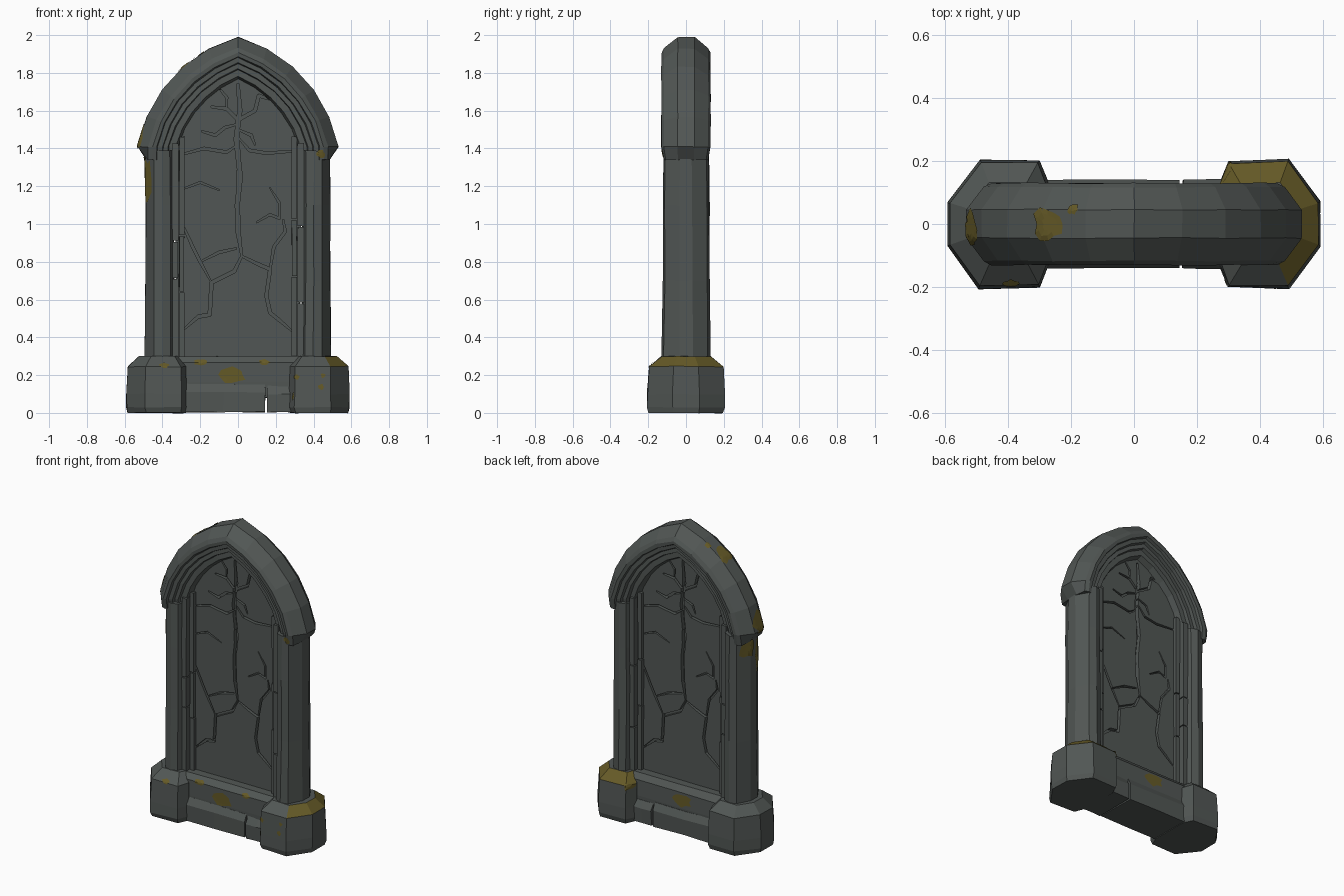
import bpy, bmesh, math, random
from mathutils import Vector
from mathutils.bvhtree import BVHTree
from mathutils.geometry import delaunay_2d_cdt

if "Cube" in bpy.data.objects:
    bpy.data.objects.remove(bpy.data.objects["Cube"])

random.seed(4)


def material(name, rgb):
    m = bpy.data.materials.new(name)
    m.diffuse_color = (*rgb, 1)
    m.use_nodes = True
    m.node_tree.nodes["Principled BSDF"].inputs["Base Color"].default_value = m.diffuse_color
    return m


STONE = material("grey_stone", (0.083, 0.094, 0.089))
MOSS = material("olive_moss", (0.130, 0.102, 0.020))
parts = []


def finish(name, bm, mats=(STONE,), recalc=True):
    if recalc:
        bmesh.ops.recalc_face_normals(bm, faces=bm.faces[:])
    me = bpy.data.meshes.new(name)
    bm.to_mesh(me)
    bm.free()
    for m in mats:
        me.materials.append(m)
    ob = bpy.data.objects.new(name, me)
    bpy.context.collection.objects.link(ob)
    parts.append(ob)
    return ob


def loft(name, sections, jitter=0.0, mats=(STONE,)):
    """Skin a list of closed sections and cap both ends."""
    bm = bmesh.new()
    rings = [[bm.verts.new([c + random.uniform(-jitter, jitter) for c in p])
              for p in s] for s in sections]
    n = len(rings[0])
    for a, b in zip(rings, rings[1:]):
        for i in range(n):
            j = (i + 1) % n
            bm.faces.new((a[i], a[j], b[j], b[i]))
    bm.faces.new(rings[0])
    bm.faces.new(rings[-1])
    return finish(name, bm, mats)


def stack(name, outline, levels, s, cx, jitter=0.0, mats=(STONE,)):
    """Stack scaled copies of an xy outline; s mirrors it in x."""
    return loft(name, [[(s * (cx + (x - cx) * k), y * k, z) for x, y in outline]
                       for z, k in levels], jitter, mats)


# Pointed arch: two arcs whose centres lie past the middle line
AX, AZ, R, SPRING = -0.208, 1.263, 0.756, 1.41


def arc(r, t, spring=SPRING):
    a0, a1 = math.asin((spring - AZ) / r), math.acos(-AX / r)
    a = a0 + (a1 - a0) * t
    return max(0.0, AX + r * math.cos(a)), AZ + r * math.sin(a)


# Arch with stepped mouldings on both sides
half = [(0, .045), (.055, .117), (.078, .13), (.10, .128), (.105, .11), (.13, .11), (.135, .09),
        (.16, .092), (.165, .07), (.198, .07), (.214, .022)]
profile = [(o, -y) for o, y in half] + [(o, y) for o, y in reversed(half)]
right = [[(min(.485, max(.335, arc(R - o, 0)[0])), y * .9, 1.34) for o, y in profile]]
N = 5
for k in range(N + 1):
    right.append([(arc(R - o, k / N)[0], y, arc(R - o, k / N)[1]) for o, y in profile])
left = [[(-x, y, z) for x, y, z in s] for s in reversed(right[:-1])]
loft("pointed_arch", right + left, 0.002)

# Columns, jamb strips and plinth blocks, mirrored left and right
col = [(.34, -.06), (.358, -.11), (.40, -.125), (.445, -.113), (.49, -.033)]
col += [(x, -y) for x, y in reversed(col)]
foot = [(.27, -.13), (.30, -.20), (.49, -.205), (.59, -.07)]
foot += [(x, -y) for x, y in reversed(foot)]
for s, side in ((1, "right"), (-1, "left")):
    stack("column_" + side, col, [(.28, 1.03), (.7, 1), (1.1, .985), (1.39, .97)], s, .41, .003)
    base = stack("plinth_" + side, foot,
                 [(0, .96), (.03, 1), (.10, 1), (.245, .96), (.30, .64)], s, .41, .003, (STONE, MOSS))
    if s > 0:  # moss on the outer and rear bevels of one plinth
        for f in base.data.polygons:
            c = f.center
            if .25 < c.z < .292 and c.y + c.x - .42 > -.1:
                f.material_index = 1
    for x0, x1, y, top in ((.284, .311, .056, 1.465), (.316, .350, .085, 1.43)):
        cuts = [.28, random.uniform(.55, .75), random.uniform(.85, 1.1), top]
        for i, (a, b) in enumerate(zip(cuts, cuts[1:])):
            sq = [(x0, -y), (x1, -y), (x1, y), (x0, y)]
            stack(f"jamb_{side}_{i}", sq, [(a + .003, 1), (b - .003, 1)], s, .316, .002)


def beam(name, x0, x1, prof, jitter=.003):
    pr = prof + [(-y, z) for y, z in reversed(prof)]
    loft(name, [[(x, y, z) for y, z in pr] for x in (x0, (x0 + x1) / 2, x1)], jitter)


# Sill and broken step between the plinths
beam("sill", -.32, .32, [(-.112, .08), (-.118, .165), (-.116, .265), (-.085, .30)])
beam("step_long", -.30, .145, [(-.138, .004), (-.142, .11), (-.116, .152)])
beam("step_short", .155, .30, [(-.138, .004), (-.142, .10), (-.116, .142)])

# Cracked panel: crack strips are cut into the sheet and sunk
cracks = [
    (.014, [(0, 1.74), (.01, 1.6), (-.01, 1.45), (.012, 1.25), (-.004, 1.1), (.002, .95), (.02, .83)]),
    (.022, [(-.005, 1.56), (.003, 1.38)]),
    (.022, [(.002, 1.28), (.004, 1.17)]),
    (.009, [(-.01, .87), (-.10, .85), (-.20, .80)]),
    (.011, [(.02, .83), (-.02, .75), (-.14, .69), (-.15, .52), (-.21, .51), (-.29, .44)]),
    (.010, [(.02, .83), (.10, .79), (.17, .76), (.15, .62), (.17, .53), (.22, .49), (.29, .43)]),
    (.009, [(.17, .76), (.19, .88), (.25, .96), (.24, 1.02)]),
    (.009, [(-.29, .99), (-.24, .88), (-.20, .80), (-.14, .69)]),
    (.009, [(-.29, 1.37), (-.18, 1.40), (-.06, 1.38), (0, 1.42)]),
    (.009, [(.29, 1.385), (.15, 1.375), (.06, 1.39), (0, 1.46)]),
    (.010, [(-.14, 1.62), (-.06, 1.61), (0, 1.55), (.09, 1.60), (.11, 1.68), (.20, 1.65)]),
    (.009, [(-.19, 1.49), (-.12, 1.47), (-.07, 1.51), (0, 1.53)]),
    (.009, [(0, 1.50), (.07, 1.47), (.09, 1.42)]),
    (.008, [(-.10, 1.72), (-.06, 1.67), (-.06, 1.61)]),
    (.007, [(-.28, 1.19), (-.20, 1.22), (-.10, 1.18)]),
    (.007, [(.10, 1.01), (.17, 1.05), (.22, 1.03), (.22, 1.11), (.17, 1.19)]),
]
PANEL_Y, DEPTH = .032, .027
rim = [(.325, .27)] + [arc(.57, k / 6, 1.43) for k in range(7)]
rim += [(-x, z) for x, z in reversed(rim[:-1])]


def cracked_panel(name, s):
    pts = [Vector(p) for p in rim]
    edges = [(i, (i + 1) % len(rim)) for i in range(len(rim))]
    strips = []
    for w, line in cracks:
        for i in range(len(line) - 1):
            a, b = Vector(line[i]), Vector(line[i + 1])
            d = (b - a).normalized()
            n = Vector((-d.y, d.x))
            wa = w * (.45 if i == 0 else .8)
            wb = w * (.3 if i == len(line) - 2 else .8)
            a, b = a - d * .003, b + d * .003
            k = len(pts)
            quad = [a - n * wa, b - n * wb, b + n * wb, a + n * wa]
            pts += quad
            strips.append(quad)
            edges += [(k + j, k + (j + 1) % 4) for j in range(4)]
    vs, _, fs = delaunay_2d_cdt(pts, edges, [], 0, 1e-5)[:3]
    bm = bmesh.new()
    cache = {}

    def vert(i, deep):
        if (i, deep) not in cache:
            y = PANEL_Y - (DEPTH if deep else 0)
            cache[i, deep] = bm.verts.new((s * vs[i].x, -s * y, vs[i].y))
        return cache[i, deep]

    sunk_edges = set()
    for f in fs:
        f = list(f)
        c = sum((vs[i] for i in f), Vector((0, 0))) / len(f)
        deep = any(all((q[(j + 1) % 4] - q[j]).cross(c - q[j]) > 0 for j in range(4)) for q in strips)
        bm.faces.new([vert(i, deep) for i in f])
        if deep:
            sunk_edges |= set(zip(f, f[1:] + f[:1]))
    for a, b in sunk_edges:  # crack walls
        if (b, a) not in sunk_edges:
            bm.faces.new([vert(b, True), vert(a, True), vert(a, False), vert(b, False)])
    finish(name, bm, recalc=False)


cracked_panel("cracked_panel_front", 1)
cracked_panel("cracked_panel_back", -1)

# Moss patches laid thinly over the nearest stone surface
allv, allf = [], []
for ob in parts:
    k = len(allv)
    allv += [v.co.copy() for v in ob.data.vertices]
    allf += [[k + i for i in p.vertices] for p in ob.data.polygons]
tree = BVHTree.FromPolygons(allv, allf)


def moss(point, ru, rv):
    point = Vector(point)
    co, n, _, _ = tree.find_nearest(point)
    ref = Vector((0, 1, 0)) if abs(n.y) < .6 else Vector((1, 0, 0))
    v = n.cross(ref).normalized()
    u = v.cross(n).normalized()
    wob = [random.uniform(.75, 1.2) for _ in range(12)]
    bm = bmesh.new()

    def drop(a, k):
        p, m, _, _ = tree.find_nearest(co + u * math.cos(a) * ru * k + v * math.sin(a) * rv * k)
        return bm.verts.new(p + m * .004)

    rings = [[drop(i * math.tau / 12, w * q) for i, w in enumerate(wob)] for q in (.33, .66, 1)]
    bm.faces.new(rings[0])
    for a, b in zip(rings, rings[1:]):
        for i in range(12):
            bm.faces.new((a[i], b[i], b[i - 11], a[i - 11]))
    bm.normal_update()
    for f in bm.faces:
        if f.normal.dot(n) < 0:
            f.normal_flip()
    finish("moss_patch", bm, (MOSS,), recalc=False)


for p, ru, rv in [
        ((-.03, -.2, .20), .070, .048), ((-.05, .2, .22), .07, .042),      # sill
        ((-.20, -.2, .275), .035, .02), ((.14, -.2, .278), .03, .018), ((.22, .2, .26), .045, .03),
        ((-.52, -.08, 1.23), .05, .12), ((-.52, .07, 1.30), .06, .06),     # left column
        ((.42, -.2, 1.36), .025, .022),
        ((-.60, -.02, 1.48), .06, .075), ((-.31, 0, 1.90), .055, .06), ((-.22, .055, 1.94), .02, .02),
        ((-.39, -.22, .285), .025, .018), ((.31, -.25, .19), .014, .014),  # plinths
        ((.44, -.25, .14), .015, .015), ((.26, -.2, .09), .012, .02), ((.45, -.25, .2), .012, .012)]:
    moss(p, ru, rv)
